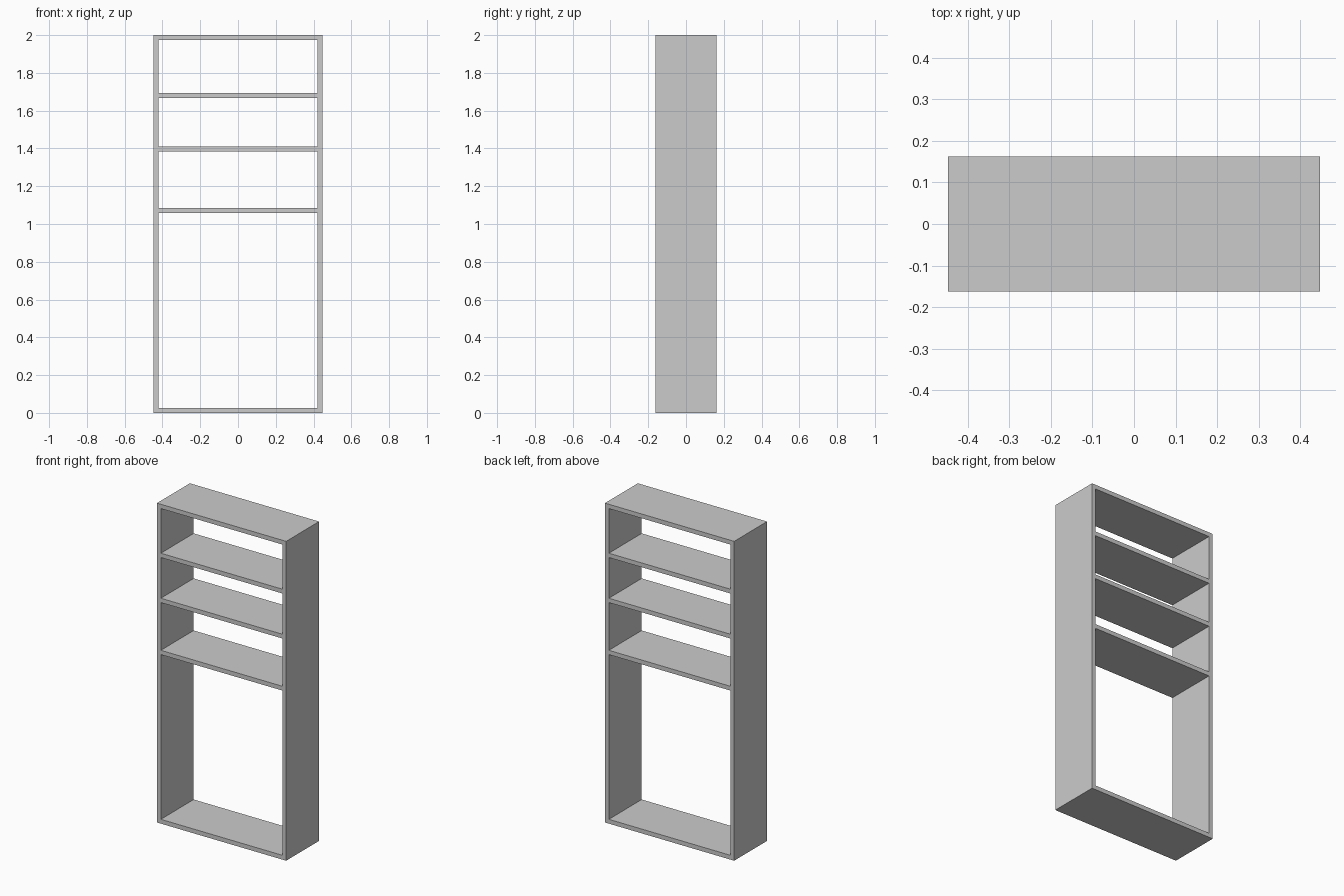
import bpy, bmesh

if "Cube" in bpy.data.objects:
    bpy.data.objects.remove(bpy.data.objects["Cube"])

W, D, H = 0.895, 0.325, 2.0
T = 0.027                                  # board thickness
SHELF_Z = [T / 2, 1.072, 1.398, 1.68, H - T / 2]   # board centre heights


def add_rect(curve, x, z0, z1):
    """Closed rectangle in the front profile, symmetric about x = 0."""
    s = curve.splines.new('POLY')
    s.points.add(3)
    for p, (px, pz) in zip(s.points, [(-x, z0), (x, z0), (x, z1), (-x, z1)]):
        p.co = (px, pz, 0, 1)
    s.use_cyclic_u = True


# Front profile: outer outline with one opening between each pair of boards
profile = bpy.data.curves.new('bookcase_profile', 'CURVE')
profile.dimensions = '2D'
profile.fill_mode = 'BOTH'
profile.extrude = D / 2
add_rect(profile, W / 2, 0, H)
for low, high in zip(SHELF_Z, SHELF_Z[1:]):
    add_rect(profile, W / 2 - T, low + T / 2, high - T / 2)

# Turn the extruded profile into one seamless, upright bookcase mesh
helper = bpy.data.objects.new('profile_helper', profile)
bpy.context.collection.objects.link(helper)
depsgraph = bpy.context.evaluated_depsgraph_get()
mesh = bpy.data.meshes.new_from_object(helper.evaluated_get(depsgraph))
bpy.data.objects.remove(helper)

bm = bmesh.new()
bm.from_mesh(mesh)
bmesh.ops.remove_doubles(bm, verts=bm.verts, dist=1e-4)
for v in bm.verts:
    v.co = (v.co.x, -v.co.z, v.co.y)
bmesh.ops.recalc_face_normals(bm, faces=bm.faces)
for f in bm.faces:
    f.smooth = False
bm.to_mesh(mesh)
bm.free()
mesh.name = 'open_bookcase'

bookcase = bpy.data.objects.new('open_bookcase', mesh)
bpy.context.collection.objects.link(bookcase)
